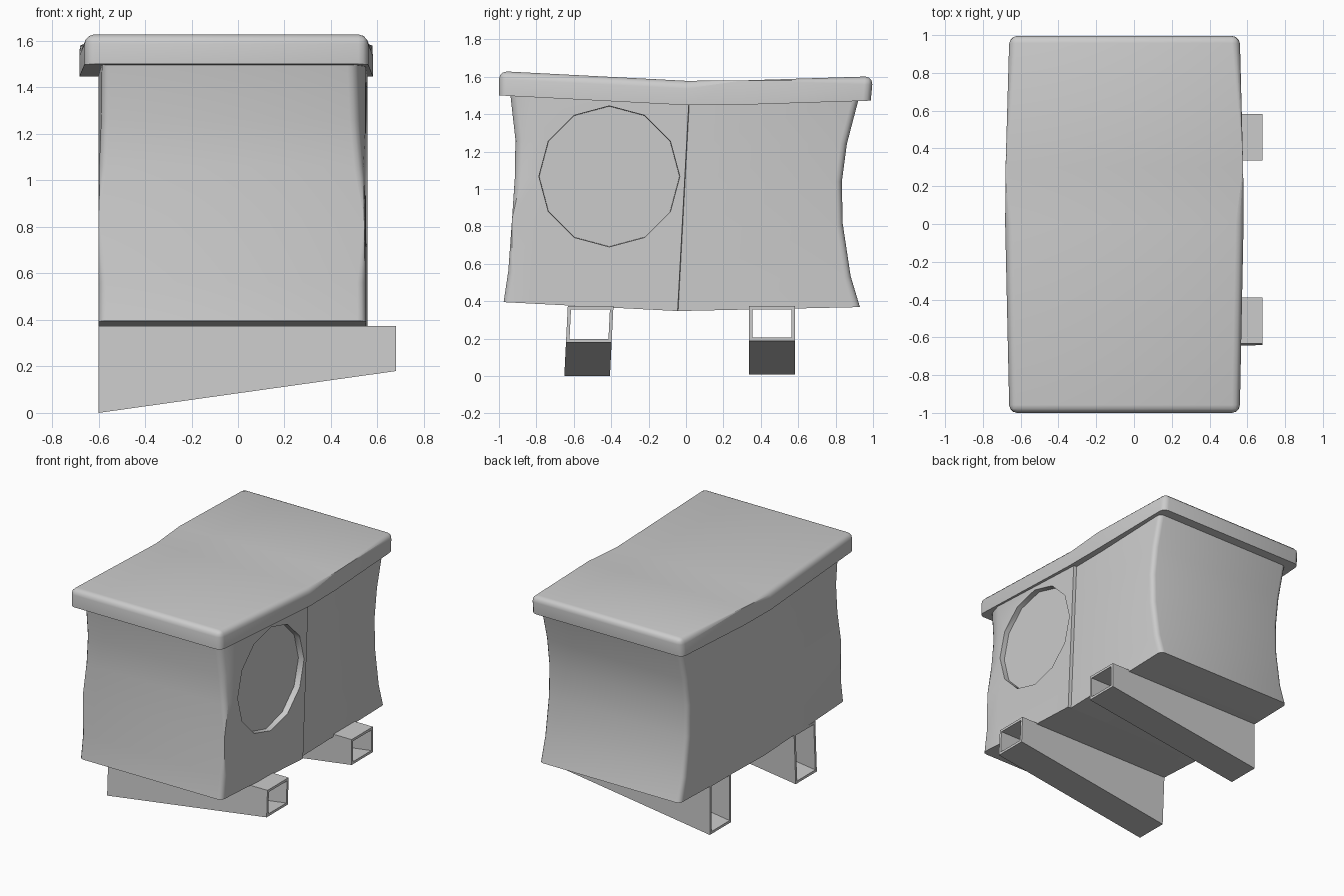
import bpy, bmesh, math
from mathutils import Matrix

if "Cube" in bpy.data.objects:
    bpy.data.objects.remove(bpy.data.objects["Cube"])


def finish(bm, name, smooth=True):
    bmesh.ops.recalc_face_normals(bm, faces=bm.faces)
    me = bpy.data.meshes.new(name)
    bm.to_mesh(me)
    bm.free()
    ob = bpy.data.objects.new(name, me)
    bpy.context.collection.objects.link(ob)
    if smooth:
        smooth_obj(ob)
    return ob


def smooth_obj(ob):
    bpy.ops.object.select_all(action='DESELECT')
    ob.select_set(True)
    bpy.context.view_layer.objects.active = ob
    bpy.ops.object.shade_smooth_by_angle(angle=math.radians(40))


def sag(y, front, mid, back):
    # height along the sagging length of the unit
    return mid + (front - mid) * -y if y < 0 else mid + (back - mid) * y


# Body: warped casing lofted from rings, with a stepped seam on the right side
# t, front y, back y, front right x, front left x
levels = [(0, -.975, .93, .55, -.60), (.15, -.95, .88, .549, -.60),
          (.4, -.93, .838, .543, -.60), (.6, -.915, .833, .535, -.597),
          (.78, -.912, .86, .515, -.588), (1, -.94, .925, .505, -.585)]
bm = bmesh.new()
rings = []
for t, yf, yb, xr, xl in levels:
    ys = -.045 + .06 * t
    pts = [(xl, yf), (xr, yf), (.549, -.81), (.556, ys), (.532, ys + .003),
           (.535, yb), (-.60, yb), (-.60, ys)]
    ring = []
    for x, y in pts:
        z0, z1 = sag(y, .396, .345, .37), sag(y, 1.515, 1.465, 1.49)
        ring.append(bm.verts.new((x, y, z0 + (z1 - z0) * t)))
    rings.append(ring)
for a, b in zip(rings, rings[1:]):
    for i in range(8):
        j = (i + 1) % 8
        bm.faces.new((a[i], a[j], b[j], b[i]))
for r in (rings[0], rings[-1]):
    bm.faces.new([r[i] for i in (0, 1, 2, 3, 7)])
    bm.faces.new([r[i] for i in (3, 4, 5, 6, 7)])
corners = [bm.edges.get((a[i], b[i])) for a, b in zip(rings, rings[1:]) for i in (0, 1, 5, 6)]
bmesh.ops.bevel(bm, geom=corners, offset=.035, segments=3, profile=.5, affect='EDGES')
body = finish(bm, "casing", False)

# Fan recess: shallow twelve-sided cut in the right side
bm = bmesh.new()
bmesh.ops.create_cone(bm, cap_ends=True, segments=12, radius1=.375, radius2=.385, depth=.2,
                      matrix=Matrix.Translation((.612, -.41, 1.067)) @ Matrix.Rotation(math.pi / 2, 4, 'Y'))
cutter = finish(bm, "fan_cutter", False)
cutter.hide_render = True
mod = body.modifiers.new("fan recess", 'BOOLEAN')
mod.operation = 'DIFFERENCE'
mod.solver = 'EXACT'
mod.object = cutter
bpy.context.view_layer.objects.active = body
bpy.ops.object.modifier_apply(modifier=mod.name)
bpy.data.objects.remove(cutter)
smooth_obj(body)

# Lid: sagging slab with rounded top rim and corners
bm = bmesh.new()
rows = []
# y at bottom, y at top, left x, right x, top z
for yb, yt, xl, xr, z in [(-1, -1, -.66, .56, 1.63), (0, 0, -.682, .58, 1.578),
                          (.3, .3, -.68, .578, 1.58), (.988, 1, -.66, .56, 1.602)]:
    rows.append([bm.verts.new(p) for p in ((xl, yb, z - .13), (xr, yb, z - .13),
                                           (xr, yt, z), (xl, yt, z))])
for a, b in zip(rows, rows[1:]):
    for i in range(4):
        j = (i + 1) % 4
        bm.faces.new((a[i], a[j], b[j], b[i]))
bm.faces.new(rows[0])
bm.faces.new(rows[-1])
pairs = [(r[2], r[3]) for r in (rows[0], rows[-1])]
pairs += [(r[i], r[j]) for r in (rows[0], rows[-1]) for i, j in ((1, 2), (0, 3))]
pairs += [(a[i], b[i]) for a, b in zip(rows, rows[1:]) for i in (2, 3)]
bmesh.ops.bevel(bm, geom=[bm.edges.get(p) for p in pairs], offset=.042, segments=3,
                profile=.5, affect='EDGES')
finish(bm, "lid")


# Support brackets: hollow tapered tubes open at both ends
def bracket(name, y0, y1, bottom, lean):
    bm = bmesh.new()
    w = .018
    loops = []
    for x, zb in ((-.60, bottom), (.68, bottom + .18)):
        for d in (0, w):
            loop = []
            for y, z in ((y0 + d, zb + d), (y1 - d, zb + d), (y1 - d, .373 - d), (y0 + d, .373 - d)):
                loop.append(bm.verts.new((x, y - lean * (.373 - z), z)))
            loops.append(loop)
    lo, li, ro, ri = loops
    for a, b in ((lo, ro), (li, ri), (lo, li), (ro, ri)):
        for i in range(4):
            j = (i + 1) % 4
            bm.faces.new((a[i], a[j], b[j], b[i]))
    finish(bm, name)


bracket("front_bracket", -.632, -.388, 0, .05)
bracket("back_bracket", .337, .583, .008, 0)
